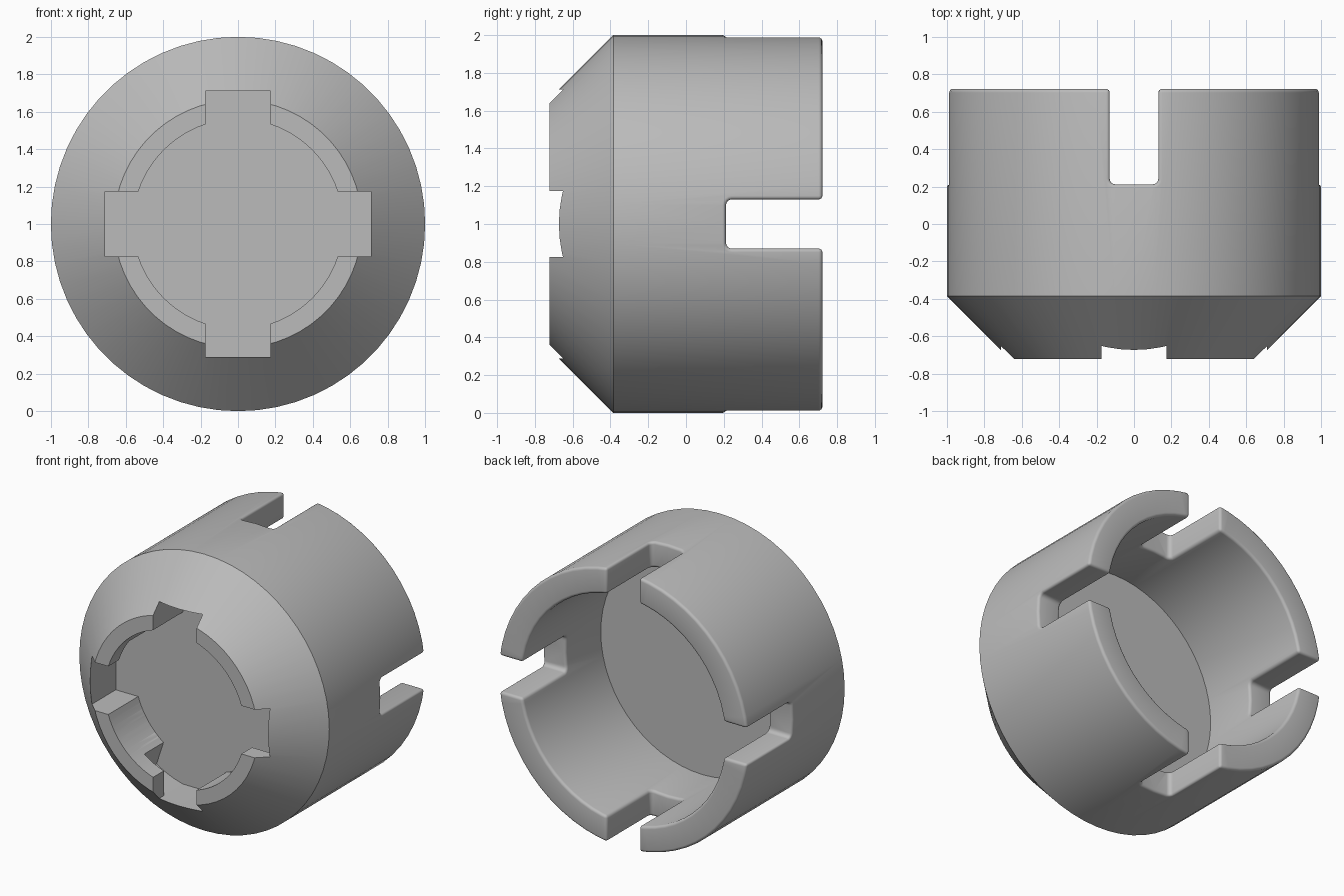
import bpy, bmesh, math
from mathutils import Matrix

cube = bpy.data.objects.get("Cube")
if cube:
    bpy.data.objects.remove(cube, do_unlink=True)

SEGMENTS = 60
CENTRE = 1.0                         # height of the main axis
FRONT, BACK = -0.722, 0.722
LIP_BACK = -0.6                      # rear of the front locking lip
WEB_FRONT, WEB_BACK = -0.38, -0.19   # solid wall between the two recesses


def make_object(name, bm):
    bmesh.ops.recalc_face_normals(bm, faces=bm.faces)
    mesh = bpy.data.meshes.new(name)
    bm.to_mesh(mesh)
    bm.free()
    obj = bpy.data.objects.new(name, mesh)
    bpy.context.collection.objects.link(obj)
    return obj


def lathe(name, profile):
    """Turn (radius, y) points around the y axis."""
    bm = bmesh.new()
    verts = [bm.verts.new((r, y, 0)) for r, y in profile]
    edges = [bm.edges.new(pair) for pair in zip(verts, verts[1:])]
    bmesh.ops.spin(bm, geom=verts + edges, cent=(0, 0, 0), axis=(0, 1, 0),
                   angle=math.tau, steps=SEGMENTS)
    bmesh.ops.remove_doubles(bm, verts=bm.verts, dist=1e-4)
    bmesh.ops.translate(bm, verts=bm.verts, vec=(0, 0, CENTRE))
    return make_object(name, bm)


def prism(name, points, vec, turn=0.0):
    """Extrude a closed outline along vec, then turn it about the y axis."""
    bm = bmesh.new()
    face = bm.faces.new([bm.verts.new(p) for p in points])
    new = bmesh.ops.extrude_face_region(bm, geom=[face])["geom"]
    bmesh.ops.translate(bm, vec=vec,
                        verts=[g for g in new if isinstance(g, bmesh.types.BMVert)])
    bmesh.ops.transform(bm, verts=bm.verts,
                        matrix=Matrix.Translation((0, 0, CENTRE)) @ Matrix.Rotation(turn, 4, 'Y'))
    obj = make_object(name, bm)
    obj.hide_render = True
    return obj


def arc(radius, first, last, steps):
    angles = [first + (last - first) * i / steps for i in range(steps + 1)]
    return [(radius * math.cos(a), radius * math.sin(a)) for a in angles]


def recess_outline(y, swing):
    """Circle with four keyways, each swept round by the swing angle."""
    radius, half, reach = 0.56, 0.174, 0.712
    start, tip = math.asin(half / radius), math.atan2(half, reach)
    corner = math.hypot(reach, half)
    quarter = arc(corner, -tip - swing, -tip, 6) if swing else [(reach, -half)]
    quarter.append((reach, half))
    quarter += arc(radius, start, math.pi / 2 - start - swing, 12)
    return [(x * c - z * s, y, x * s + z * c)
            for c, s in ((1, 0), (0, 1), (-1, 0), (0, -1)) for x, z in quarter]


def apply(obj, modifier):
    bpy.context.view_layer.objects.active = obj
    bpy.ops.object.modifier_apply(modifier=modifier.name)


def cut(obj, cutter):
    mod = obj.modifiers.new("cut", 'BOOLEAN')
    mod.operation, mod.solver, mod.object = 'DIFFERENCE', 'EXACT', cutter
    apply(obj, mod)
    bpy.data.objects.remove(cutter, do_unlink=True)


# Turned cup: chamfered nose, straight skirt, deep rear bore
body = lathe("castellated_cap", [
    (0, FRONT), (0.663, FRONT), (1.0, -0.385), (1.0, BACK),
    (0.815, BACK), (0.815, WEB_BACK), (0, WEB_BACK)])

# Front recess: keyed opening, with locking grooves behind the lip
for y, swing in ((FRONT - 0.2, 0), (LIP_BACK, math.radians(18))):
    cut(body, prism("recess_cutter", recess_outline(y, swing), (0, WEB_FRONT - y, 0)))

# Rear slots with rounded bottoms, one upright and one level
width, floor, fillet = 0.13, 0.212, 0.03
for turn in (0, math.pi / 2):
    slot = [(-width, 1, -1.2), (width, 1, -1.2)]
    for cx, first in ((width - fillet, 0), (fillet - width, math.pi / 2)):
        slot += [(cx + u, floor + fillet - v, -1.2)
                 for u, v in arc(fillet, first, first + math.pi / 2, 4)]
    cut(body, prism("slot_cutter", slot, (0, 0, 2.4), turn))

# Round over the sharp outward edges of the four rear jaws
bm = bmesh.new()
bm.from_mesh(body.data)
weight = bm.edges.layers.float.new("bevel_weight_edge")
for edge in bm.edges:
    if (len(edge.link_faces) == 2 and min(v.co.y for v in edge.verts) > 0.2
            and edge.calc_face_angle_signed(0) > math.radians(45)):
        edge[weight] = 1.0
bm.to_mesh(body.data)
bm.free()
bevel = body.modifiers.new("round_over", 'BEVEL')
bevel.limit_method, bevel.width, bevel.segments = 'WEIGHT', 0.02, 4
bevel.use_clamp_overlap = False
apply(body, bevel)

# Single plain colour
grey = bpy.data.materials.new("plain_grey")
grey.use_nodes = True
colour = (0.5, 0.5, 0.5, 1)
grey.diffuse_color = colour
grey.node_tree.nodes["Principled BSDF"].inputs["Base Color"].default_value = colour
body.data.materials.clear()
body.data.materials.append(grey)
for poly in body.data.polygons:
    poly.material_index = 0

bpy.ops.object.select_all(action='DESELECT')
body.select_set(True)
bpy.context.view_layer.objects.active = body
bpy.ops.object.shade_smooth_by_angle(angle=math.radians(30))
